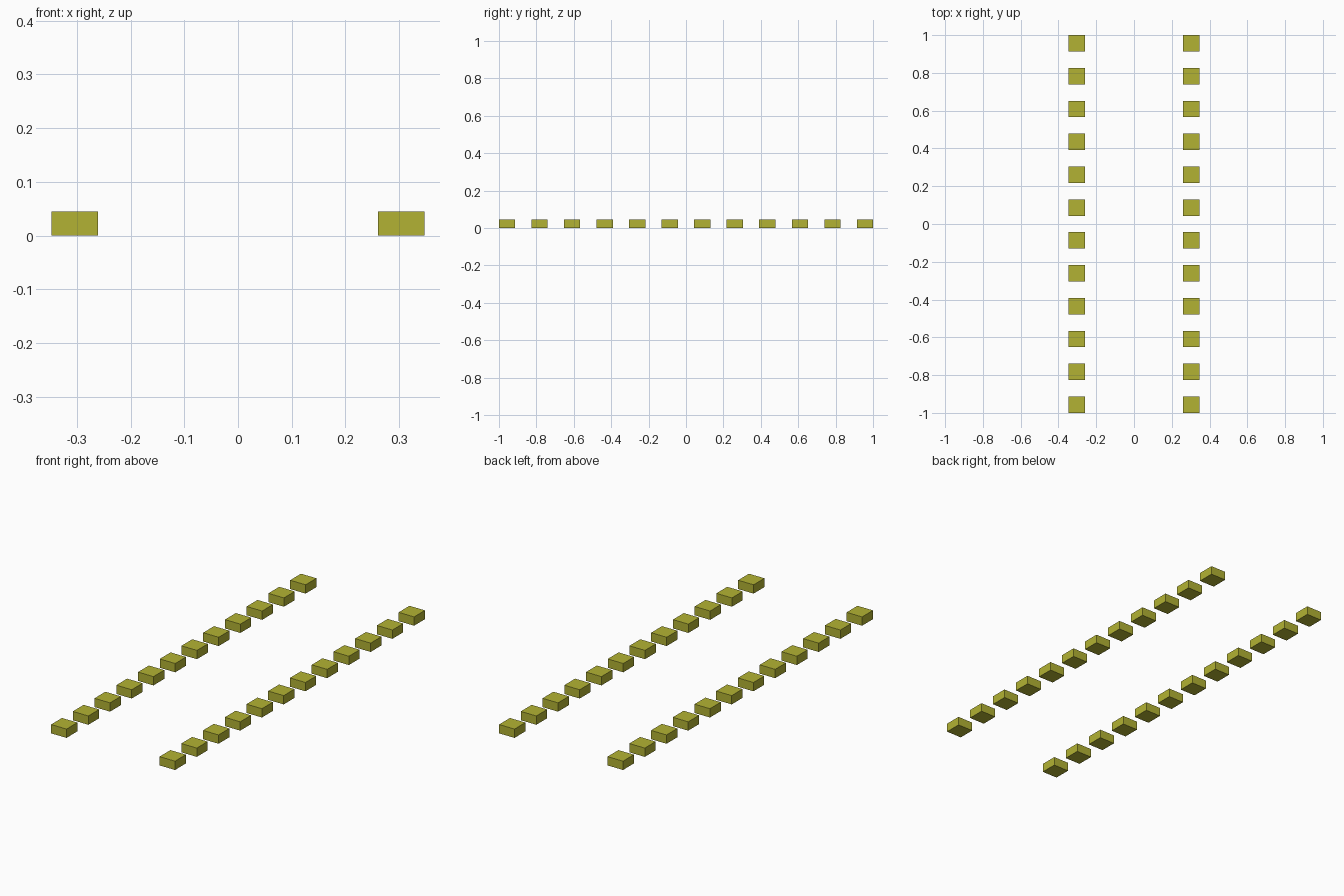
import bpy

if "Cube" in bpy.data.objects:
    bpy.data.objects.remove(bpy.data.objects["Cube"])

SIZE, HEIGHT = 0.0866, 0.0446   # footprint and height of one block
ROW_X, COUNT = 0.304, 12        # row offset and blocks per row
PITCH = (2 - SIZE) / (COUNT - 1)

olive = bpy.data.materials.new("olive_yellow")
olive.diffuse_color = (0.448, 0.448, 0.033, 1)
olive.use_nodes = True
olive.node_tree.nodes["Principled BSDF"].inputs["Base Color"].default_value = olive.diffuse_color


def block(name, x, y):
    bpy.ops.mesh.primitive_cube_add(size=1, location=(x, y, HEIGHT / 2))
    ob = bpy.context.object
    ob.name = name
    ob.scale = (SIZE, SIZE, HEIGHT)
    bpy.ops.object.transform_apply(location=False, rotation=False, scale=True)
    ob.data.materials.append(olive)


# Two parallel rows of evenly spaced blocks
for side, sign in (("left", -1), ("right", 1)):
    for i in range(COUNT):
        block(f"{side}_block_{i + 1}", sign * ROW_X, -1 + SIZE / 2 + i * PITCH)
